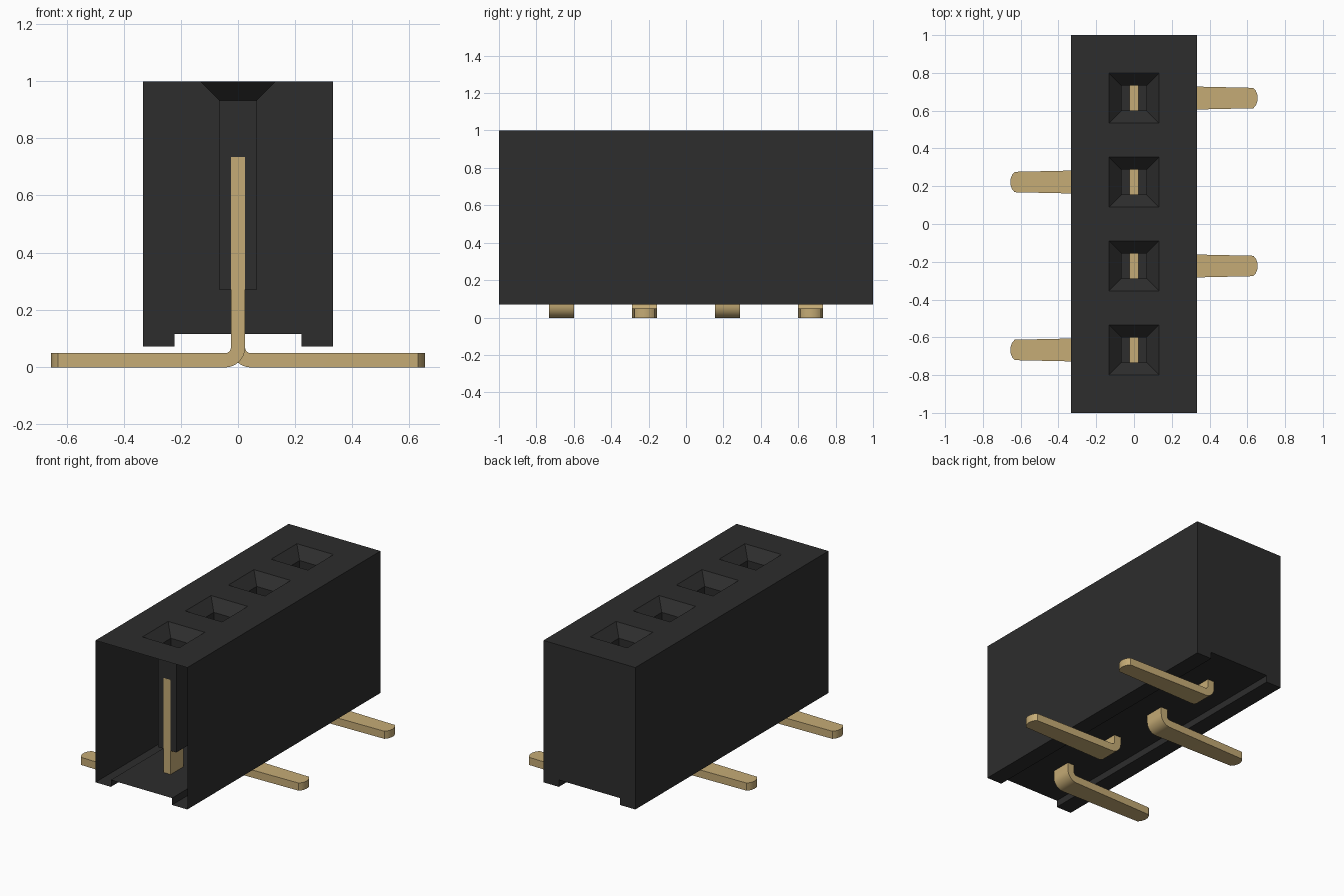
import bpy, bmesh, math

old = bpy.data.objects.get("Cube")
if old:
    bpy.data.objects.remove(old, do_unlink=True)


def material(name, rgb, rough, metal=0.0):
    m = bpy.data.materials.new(name)
    m.use_nodes = True
    m.diffuse_color = (*rgb, 1)
    bsdf = m.node_tree.nodes["Principled BSDF"]
    bsdf.inputs["Base Color"].default_value = (*rgb, 1)
    bsdf.inputs["Roughness"].default_value = rough
    return m


BLACK = material("black plastic", (0.026, 0.026, 0.026), 0.6)
GOLD = material("gold metal", (0.56, 0.41, 0.18), 0.4)


def finish(bm, name, mat):
    bmesh.ops.remove_doubles(bm, verts=bm.verts, dist=1e-5)
    me = bpy.data.meshes.new(name)
    bm.to_mesh(me)
    bm.free()
    me.materials.append(mat)
    ob = bpy.data.objects.new(name, me)
    bpy.context.collection.objects.link(ob)
    return ob


def face(bm, pts):
    return bm.faces.new([bm.verts.new(p) for p in pts])


def rect(x, y0, y1, z):
    """Counter-clockwise rectangle seen from above."""
    return [(-x, y0, z), (x, y0, z), (x, y1, z), (-x, y1, z)]


PITCH = 0.4445
HALF_X = 0.333
rows = [(i - 1.5) * PITCH for i in range(4)]
stations = [-1, -PITCH, 0, PITCH, 1]

# Housing: thin shell, open at the front end, channel along the underside
half = [(HALF_X, 1), (HALF_X, 0.07), (0.222, 0.07), (0.222, 0.115)]
profile = half + [(-x, z) for x, z in reversed(half)]
bm = bmesh.new()
for y0, y1, yc in zip(stations, stations[1:], rows):
    for (xa, za), (xb, zb) in zip(profile, profile[1:]):
        face(bm, [(xa, y0, za), (xb, y0, zb), (xb, y1, zb), (xa, y1, za)])
    # Top with a funnel leading into a square socket
    loops = [rect(HALF_X, y0, y1, 1)]
    for r, z in ((0.133, 1), (0.066, 0.933), (0.066, 0.27)):
        loops.append(rect(r, yc - r, yc + r, z))
    for a, b in zip(loops, loops[1:]):
        for i in range(4):
            j = (i + 1) % 4
            face(bm, [a[i], a[j], b[j], b[i]])
    face(bm, loops[-1])
# Closed back end
face(bm, [(x, 1, z) for x, z in profile])
finish(bm, "housing", BLACK)


# Contact pins: flat strip, bent at the bottom into a tapered foot
def contact(name, yc, side):
    T, W = 0.025, 0.067           # half thickness, half width
    cx, cz, r_in, r_out = -0.045, 0.067, 0.02, 0.07
    # Each section: outer point, inner point, half width
    sections = [((T, 0.735), (-T, 0.735), W)]
    for k in range(9):
        a = -math.pi / 2 * k / 8
        c, s = math.cos(a), math.sin(a)
        sections.append(((cx + r_out * c, cz + r_out * s),
                         (cx + r_in * c, cz + r_in * s), W))
    for x, w in ((-0.632, 0.054), (-0.644, 0.04), (-0.651, 0.025), (-0.655, 0.008)):
        sections.append(((x, cz - r_out), (x, cz - r_in), w))
    bm = bmesh.new()
    prev = None
    for (xo, zo), (xi, zi), w in sections:
        ring = [bm.verts.new((-side * x, yc + y, z)) for x, y, z in
                ((xo, -w, zo), (xo, w, zo), (xi, w, zi), (xi, -w, zi))]
        if prev:
            for i in range(4):
                j = (i + 1) % 4
                bm.faces.new([prev[i], prev[j], ring[j], ring[i]])
        else:
            bm.faces.new(ring)
        prev = ring
    bm.faces.new(prev[::-1])
    bmesh.ops.recalc_face_normals(bm, faces=bm.faces)
    ob = finish(bm, name, GOLD)
    bpy.ops.object.select_all(action='DESELECT')
    ob.select_set(True)
    bpy.context.view_layer.objects.active = ob
    bpy.ops.object.shade_smooth_by_angle(angle=math.radians(30))


for i, y in enumerate(rows):
    contact(f"contact_pin_{i + 1}", y, -1 if i % 2 == 0 else 1)
